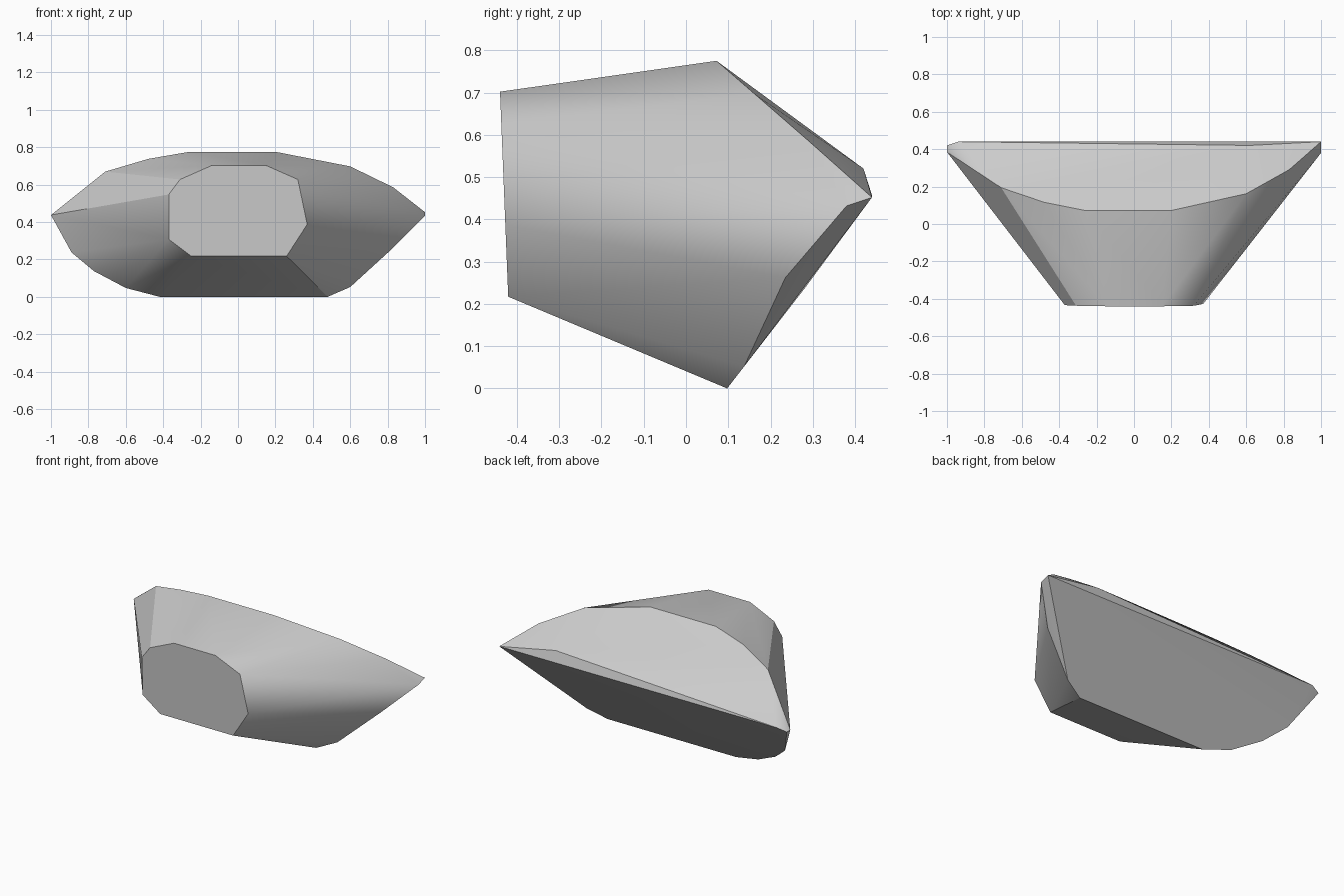
import bpy
import bmesh
import math

cube = bpy.data.objects.get("Cube")
if cube:
    bpy.data.objects.remove(cube, do_unlink=True)

# Outlines as (x, z); each lies in its own plane, which gives the depth
front_outline = [(-.37, .31), (-.37, .55), (-.31, .63), (-.14, .705), (.15, .705),
                 (.32, .63), (.37, .39), (.26, .22), (-.25, .22)]
upper_rim = [(-.71, .672), (-.48, .74), (-.26, .778), (.2, .778), (.6, .70), (.83, .588)]
lower_rim = [(-.89, .24), (-.77, .14), (-.6, .05), (-.42, .003), (.48, .003), (.6, .055)]

# Girdle points at the two ends and the shallow ridge along the back
girdle = [(-1, .385, .44), (-1, .42, .44), (-.94, .44, .46),
          (1, .38, .435), (1, .44, .455), (.62, .42, .523), (.83, .235, .265)]


def front_depth(z):
    return -.44 + (.705 - z) * .04


def upper_depth(z):
    return .07 + (.78 - z) / .87


def lower_depth(z):
    return .095 + z * .775


points = list(girdle)
for outline, depth in ((front_outline, front_depth),
                       (upper_rim, upper_depth),
                       (lower_rim, lower_depth)):
    points += [(x, depth(z), z) for x, z in outline]

# Faceted block: the skin stretched over all outlines
bm = bmesh.new()
for p in points:
    bm.verts.new(p)
hull = bmesh.ops.convex_hull(bm, input=bm.verts[:])
loose = [v for v in bm.verts if not v.link_faces]
bmesh.ops.delete(bm, geom=loose, context='VERTS')
bmesh.ops.dissolve_limit(bm, angle_limit=math.radians(1.5),
                         verts=bm.verts[:], edges=bm.edges[:])
bmesh.ops.recalc_face_normals(bm, faces=bm.faces[:])
bottom = min(v.co.z for v in bm.verts)
for v in bm.verts:
    v.co.z -= bottom

mesh = bpy.data.meshes.new("faceted_block")
bm.to_mesh(mesh)
bm.free()
block = bpy.data.objects.new("faceted_block", mesh)
bpy.context.collection.objects.link(block)

# Plain grey surface
grey = bpy.data.materials.new("light_grey")
grey.use_nodes = True
colour = (.6, .6, .6, 1)
grey.diffuse_color = colour
grey.node_tree.nodes["Principled BSDF"].inputs["Base Color"].default_value = colour
mesh.materials.append(grey)

# Soft sides, crisp rims
bpy.ops.object.select_all(action='DESELECT')
block.select_set(True)
bpy.context.view_layer.objects.active = block
bpy.ops.object.shade_smooth_by_angle(angle=math.radians(30))
